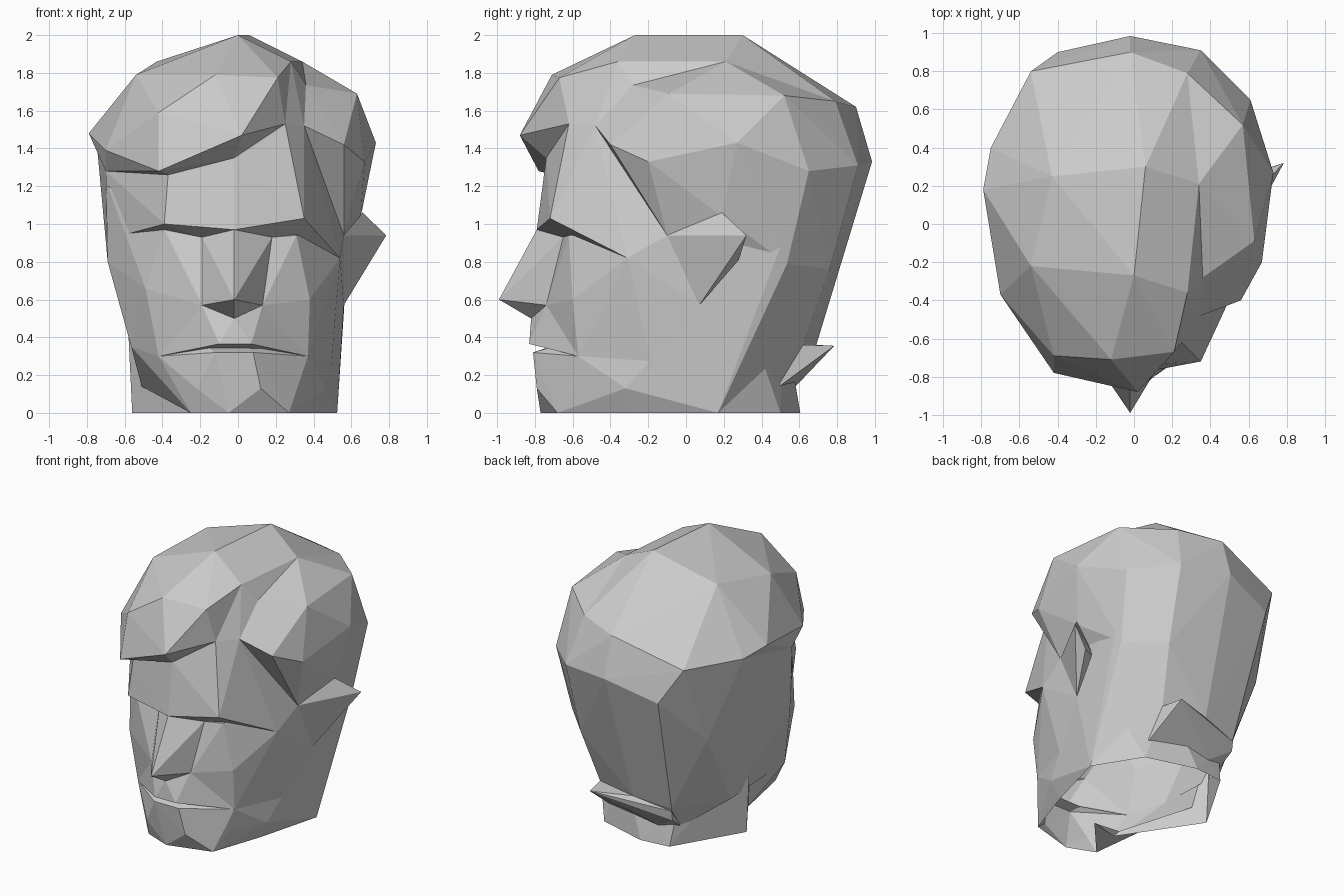
import bpy
import bmesh
from mathutils import Vector

cube = bpy.data.objects.get("Cube")
if cube:
    bpy.data.objects.remove(cube, do_unlink=True)

# Single clay grey for the whole bust
clay = bpy.data.materials.new("clay grey")
clay.use_nodes = True
GREY = (0.6, 0.6, 0.6, 1.0)
clay.diffuse_color = GREY
clay.node_tree.nodes["Principled BSDF"].inputs["Base Color"].default_value = GREY


def facet(name, points):
    """Faceted solid wrapped around a few corner points."""
    bm = bmesh.new()
    for p in points:
        bm.verts.new(Vector(p))
    res = bmesh.ops.convex_hull(bm, input=bm.verts[:], use_existing_faces=False)
    spare = {g for g in res["geom_interior"] + res["geom_unused"]
             if isinstance(g, bmesh.types.BMVert)}
    bmesh.ops.delete(bm, geom=list(spare), context='VERTS')
    bmesh.ops.recalc_face_normals(bm, faces=bm.faces[:])
    mesh = bpy.data.meshes.new(name)
    bm.to_mesh(mesh)
    bm.free()
    mesh.materials.append(clay)
    obj = bpy.data.objects.new(name, mesh)
    bpy.context.collection.objects.link(obj)
    return obj


def merge_hollow(name, parts):
    """Fuse overlapping solids into one skin and open it at the cut base."""
    base, others = parts[0], parts[1:]
    for part in others:
        mod = base.modifiers.new(part.name, 'BOOLEAN')
        mod.operation = 'UNION'
        mod.solver = 'EXACT'
        mod.object = part
    graph = bpy.context.evaluated_depsgraph_get()
    mesh = bpy.data.meshes.new_from_object(base.evaluated_get(graph))
    base.modifiers.clear()
    base.data = mesh
    base.name = mesh.name = name
    for part in others:
        bpy.data.objects.remove(part, do_unlink=True)
    bm = bmesh.new()
    bm.from_mesh(mesh)
    floor = [f for f in bm.faces if max(v.co.z for v in f.verts) < 0.002]
    bmesh.ops.delete(bm, geom=floor, context='FACES')
    bm.to_mesh(mesh)
    bm.free()


# Corners shared by neighbouring parts
hairline = [(-0.70, -0.24, 1.28), (-0.37, -0.70, 1.26),
            (-0.02, -0.74, 1.35), (0.25, -0.62, 1.53)]
brow_mid, brow_r = (-0.02, -0.79, 0.97), (-0.39, -0.73, 1.00)
eye_l, eye_r = (0.18, -0.65, 0.93), (-0.19, -0.65, 0.93)
nostril_l, nostril_r = (0.13, -0.74, 0.57), (-0.19, -0.74, 0.57)
nose_base = (-0.02, -0.82, 0.50)
mouth_l, mouth_r = (0.37, -0.57, 0.30), (-0.42, -0.57, 0.30)
temple_l, temple_r = (0.54, -0.31, 0.82), (-0.69, -0.23, 0.80)
ear_front, ear_low = (0.56, -0.10, 0.94), (0.56, 0.07, 0.57)
jaw_r, jaw_back_r = (-0.565, -0.35, 0.35), (-0.59, 0.09, 0.62)
jaw_l, jaw_back_l = (0.49, -0.17, 0.21), (0.52, 0.30, 0.58)
neck_l, rim_l = (0.49, 0.0, 0.13), (0.525, 0.17, 0)
nape = [(0.29, 0.48, 0.13), (-0.17, 0.57, 0.13), (-0.31, 0.50, 0.13)]
crown_l, crown_back = (0.34, 0.21, 1.86), (0.28, 0.79, 1.65)
quiff_l, parting = (0.28, -0.36, 1.86), (0.36, -0.28, 1.735)
side_front = (0.35, -0.48, 1.52)
back_l, back_side_l = (0.35, 0.91, 1.31), (0.61, 0.65, 1.28)
back_mid, back_r = (-0.02, 0.985, 1.33), (-0.40, 0.90, 1.215)
hair_edge_r = [(-0.75, 0.40, 1.45), (-0.54, 0.80, 1.46)]
behind_ear = (0.56, 0.535, 0.79)

# Swept hair mass with overhanging fringe
facet("hair_top", hairline + hair_edge_r + [
    (0.06, 0.30, 2.0), (0.0, -0.27, 2.0),
    (-0.43, 0.25, 1.86), (-0.54, -0.22, 1.79),
    crown_l, quiff_l, (0.21, -0.67, 1.775),
    (-0.12, -0.71, 1.79), (-0.42, -0.69, 1.59),
    (-0.02, 0.90, 1.62), crown_back, back_l, back_mid, back_r,
    (-0.79, 0.18, 1.48),
    (-0.70, -0.37, 1.39), (-0.42, -0.78, 1.28), (0.02, -0.88, 1.47),
])

# Sunken parting between the two hair masses
facet("hair_parting", [crown_l, quiff_l, parting, side_front,
                       hairline[3], (0.1, 0.0, 1.4)])

# Hair on the parted side, down to the ear
facet("hair_side", [
    crown_l, crown_back, back_l, back_side_l, parting, side_front,
    (0.63, -0.09, 1.69), (0.57, 0.52, 1.68),
    (0.73, 0.27, 1.43), (0.67, -0.20, 1.33), (0.56, -0.40, 1.42),
    (0.65, 0.19, 1.04), ear_front, behind_ear, (0.1, 0.3, 1.1),
])

# Back of the skull tapering into the neck
skull = facet("skull_back", nape + hair_edge_r + [
    back_side_l, back_l, back_mid, back_r, (-0.70, -0.24, 1.28),
    temple_r, jaw_r, jaw_back_r,
    (-0.58, 0.58, 0.87), (-0.54, 0.25, 0.30), (-0.33, 0.64, 0.32),
    behind_ear, (0.33, 0.76, 0.76), jaw_back_l, rim_l,
    (0.27, 0.62, 0.36), (-0.05, 0.69, 0.36), ear_front, ear_low,
])

# Forehead, temples and brow ridge
forehead = facet("forehead", hairline + [
    side_front, (0.35, -0.72, 1.03), brow_r, brow_mid,
    eye_l, eye_r, temple_l, (-0.69, -0.24, 0.92), ear_front,
    (0.3, 0.4, 1.3), (-0.4, 0.4, 1.3),
])

# Eye sockets and cheeks
cheeks = facet("cheeks", [
    (0.31, -0.62, 0.94), eye_l, eye_r, (-0.39, -0.63, 0.97),
    (0.38, -0.60, 0.60), (-0.49, -0.57, 0.66), nostril_l, nostril_r,
    mouth_l, mouth_r, (-0.69, -0.26, 1.20), temple_l, temple_r,
    ear_front, ear_low, jaw_r, jaw_back_r, jaw_l, jaw_back_l,
])

# Upper lip
lip = facet("upper_lip", [
    nostril_l, nostril_r, nose_base, mouth_l, mouth_r,
    (-0.10, -0.83, 0.365), (0.07, -0.83, 0.365), (0.0, -0.4, 0.5),
])

# Lower lip, chin and jaw
jaw = facet("jaw", [
    (-0.12, -0.81, 0.32), (0.08, -0.81, 0.32), mouth_l, mouth_r,
    (-0.22, -0.75, 0.13), (0.12, -0.79, 0.13), (0.33, -0.60, 0.13),
    (0.46, -0.32, 0.13), jaw_l, neck_l, jaw_back_l, ear_low, rim_l,
    jaw_r, jaw_back_r, (-0.51, 0.0, 0.14),
    (-0.25, -0.69, 0), (-0.05, -0.77, 0), (0.27, -0.68, 0), (0.40, -0.30, 0),
])

# Neck flaring slightly at the cut base
neck = facet("neck", nape + [
    (0.40, -0.30, 0), rim_l, (0.32, 0.50, 0), (-0.05, 0.605, 0),
    (-0.27, 0.58, 0), (-0.56, 0.09, 0), (-0.20, -0.45, 0),
    neck_l, (-0.53, 0.09, 0.13), jaw_back_l, jaw_back_r,
    (0.15, 0.52, 0.5), (-0.33, 0.48, 0.5),
])

# Flared hair at the nape
nape_hair = facet("nape_hair", nape + [
    (0.24, 0.785, 0.355), (-0.33, 0.63, 0.23), (-0.33, 0.64, 0.30),
    (0.27, 0.62, 0.36), (-0.05, 0.69, 0.36), (0.0, 0.4, 0.3),
])

merge_hollow("face_and_neck",
             [skull, forehead, cheeks, lip, jaw, neck, nape_hair])

# Wedge nose
facet("nose", [
    brow_mid, eye_l, eye_r, nostril_l, nostril_r,
    (-0.02, -0.99, 0.60), nose_base,
])

# Single exposed ear
facet("ear", [
    ear_front, (0.66, 0.19, 1.06), (0.785, 0.32, 0.94),
    (0.66, 0.28, 0.81), ear_low, (0.48, 0.20, 0.80),
])
